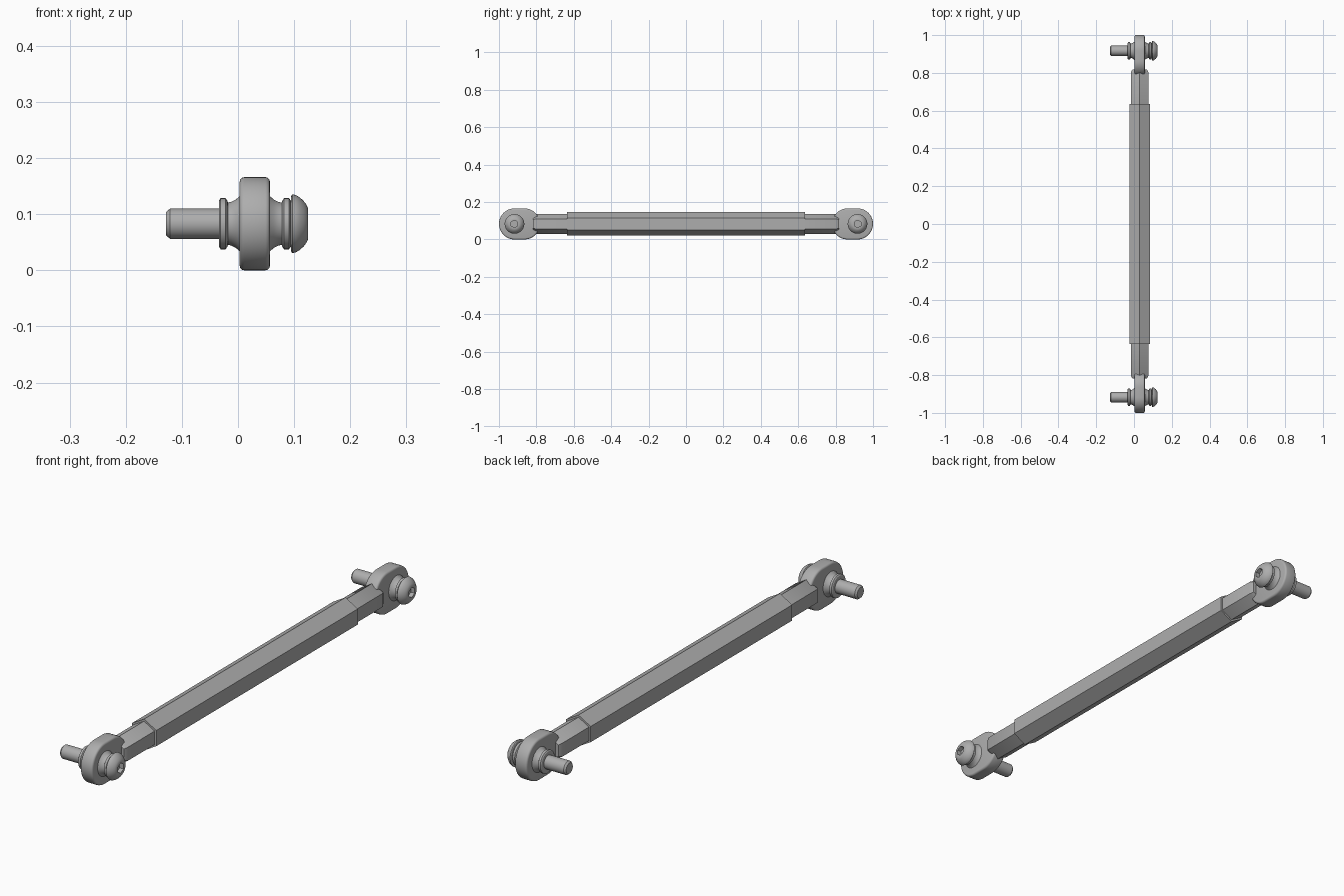
import bpy
import bmesh
from math import sin, cos, pi, radians
from mathutils import Vector

cube = bpy.data.objects.get("Cube")
if cube:
    bpy.data.objects.remove(cube, do_unlink=True)

CX, CZ = 0.03, 0.083      # rod axis
EYE_Y, EYE_R = 0.917, 0.083

steel = bpy.data.materials.new("grey_steel")
steel.use_nodes = True
grey = (0.42, 0.42, 0.42, 1)
steel.diffuse_color = grey
steel.node_tree.nodes["Principled BSDF"].inputs["Base Color"].default_value = grey


def finish(name, bm, location):
    bmesh.ops.recalc_face_normals(bm, faces=bm.faces)
    mesh = bpy.data.meshes.new(name)
    bm.to_mesh(mesh)
    bm.free()
    mesh.materials.append(steel)
    mesh.shade_smooth()
    mesh.set_sharp_from_angle(angle=radians(32))
    obj = bpy.data.objects.new(name, mesh)
    obj.location = location
    bpy.context.collection.objects.link(obj)
    return obj


def loft(name, profile, axis, sides, location):
    """Rings of (position, radius, is_hex) joined along the x or y axis."""
    bm = bmesh.new()
    rings = []
    for pos, radius, is_hex in profile:
        ring = []
        for i in range(sides):
            a = 2 * pi * i / sides
            r = radius
            if is_hex:
                r *= cos(pi / 6) / cos(a % (pi / 3) - pi / 6)
            u, v = r * sin(a), r * cos(a)
            ring.append(bm.verts.new((pos, u, v) if axis == "x" else (u, pos, v)))
        rings.append(ring)
    for a, b in zip(rings, rings[1:]):
        for i in range(sides):
            j = (i + 1) % sides
            bm.faces.new((a[i], a[j], b[j], b[i]))
    bm.faces.new(rings[0])
    bm.faces.new(rings[-1])
    return finish(name, bm, location)


def eye_plate(name, side, location):
    """Capsule outline pulled along x, with rounded rims."""
    bm = bmesh.new()
    steps, half, reach = 24, 0.027, 0.053
    outline = []
    for centre, start in ((0, -pi / 2), (-reach, pi / 2)):
        for i in range(steps + 1):
            a = start + pi * i / steps
            outline.append((side * (centre + EYE_R * cos(a)), EYE_R * sin(a)))
    face = bm.faces.new([bm.verts.new((-half, y, z)) for y, z in outline])
    out = bmesh.ops.extrude_face_region(bm, geom=[face])
    moved = [g for g in out["geom"] if isinstance(g, bmesh.types.BMVert)]
    bmesh.ops.translate(bm, verts=moved, vec=Vector((2 * half, 0, 0)))
    rims = [e for e in bm.edges
            if abs(e.verts[0].co.x - e.verts[1].co.x) < half]
    bmesh.ops.bevel(bm, geom=rims, offset=0.008, segments=3, profile=0.5,
                    affect="EDGES")
    return finish(name, bm, location)


# Hexagonal tube
loft("hex_tube", [(-0.635, 0.0625, False), (0.635, 0.0625, False)],
     "y", 6, (CX, 0, CZ))

# Pin with chamfered tip, ball with collars, domed head and hex socket
pin = [(-0.128, 0.021), (-0.121, 0.027), (-0.034, 0.027), (-0.034, 0.041),
       (-0.031, 0.0455), (-0.022, 0.0455), (-0.019, 0.041), (-0.018, 0.0375),
       (-0.012, 0.039), (-0.004, 0.043), (0.003, 0.049),
       (0.057, 0.049), (0.064, 0.043), (0.072, 0.039), (0.078, 0.0375),
       (0.079, 0.041), (0.082, 0.0455), (0.091, 0.0455), (0.094, 0.041),
       (0.095, 0.05), (0.097, 0.0525), (0.103, 0.051), (0.11, 0.047),
       (0.117, 0.0405), (0.122, 0.034), (0.125, 0.027)]
profile = [(x, r, False) for x, r in pin]
profile += [(0.125, 0.02, True), (0.108, 0.02, True)]

for side, end in ((-1, "front"), (1, "back")):
    # Hexagonal shank, chamfered where it meets the eye
    shank = [(side * y, r, False)
             for y, r in ((0.6, 0.054), (0.803, 0.054), (0.817, 0.045))]
    loft(end + "_shank", shank, "y", 6, (CX, 0, CZ))
    eye_plate(end + "_eye", side, (CX, side * EYE_Y, CZ))
    loft(end + "_pin", profile, "x", 48, (0, side * EYE_Y, CZ))
